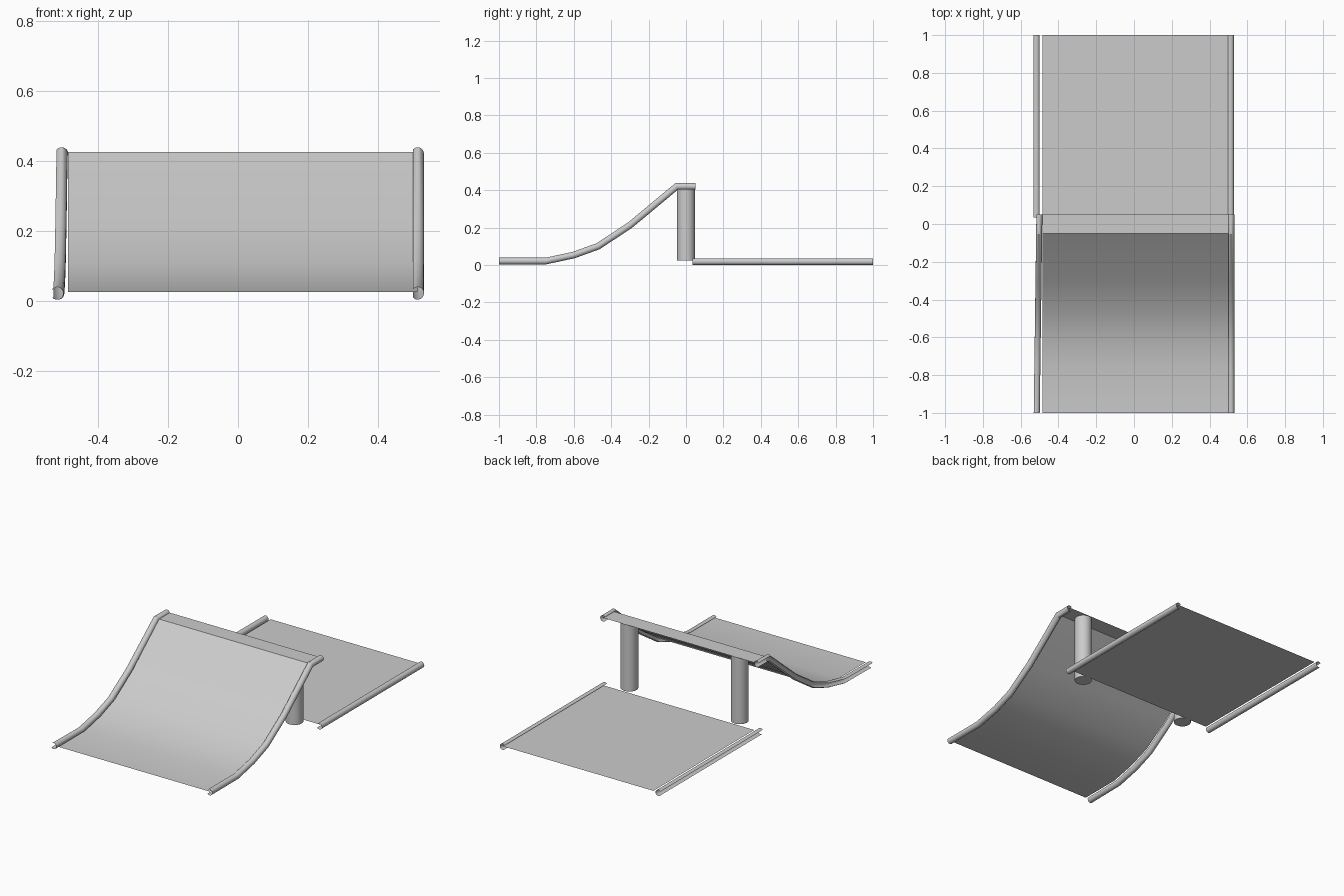
import bpy, bmesh, math
from mathutils import Vector

if "Cube" in bpy.data.objects:
    bpy.data.objects.remove(bpy.data.objects["Cube"], do_unlink=True)

grey = bpy.data.materials.new("light grey")
grey.use_nodes = True
COLOUR = (0.6, 0.6, 0.6, 1)
grey.diffuse_color = COLOUR
grey.node_tree.nodes["Principled BSDF"].inputs["Base Color"].default_value = COLOUR


def finish(bm, name):
    mesh = bpy.data.meshes.new(name)
    bm.to_mesh(mesh)
    bm.free()
    mesh.materials.append(grey)
    obj = bpy.data.objects.new(name, mesh)
    bpy.context.collection.objects.link(obj)
    bpy.ops.object.select_all(action="DESELECT")
    obj.select_set(True)
    bpy.context.view_layer.objects.active = obj
    bpy.ops.object.shade_smooth_by_angle(angle=math.radians(32))
    return obj


def loft(rows, name):
    """Join equal rows of points into one open surface."""
    bm = bmesh.new()
    rings = [[bm.verts.new(p) for p in row] for row in rows]
    for a, b in zip(rings, rings[1:]):
        for i in range(len(a) - 1):
            bm.faces.new((a[i], a[i + 1], b[i + 1], b[i]))
    return finish(bm, name)


def sheet(path, name, lift):
    return loft([[(-0.485, y, z + lift), (0.513, y, z + lift)] for y, z in path], name)


def slotted_tube(path, x_start, x_end, name, radius=0.018, steps=14):
    """Sweep a tube with a lengthwise slot facing -x along a y-z path."""
    points = [Vector((0, y, z)) for y, z in path]
    y0, y1 = path[0][0], path[-1][0]
    half_slot = math.radians(40)
    rows = []
    for i, p in enumerate(points):
        before = (p - points[i - 1]).normalized() if i else None
        after = (points[i + 1] - p).normalized() if i < len(points) - 1 else None
        along = ((before or after) + (after or before)).normalized()
        miter = radius / along.dot(before or after)
        up = Vector((0, -along.z, along.y))
        x = x_start + (x_end - x_start) * (p.y - y0) / (y1 - y0)
        row = []
        for k in range(steps + 1):
            a = math.pi + half_slot + (math.tau - 2 * half_slot) * k / steps
            row.append(p + Vector((x + radius * math.cos(a), 0, 0)) + up * miter * math.sin(a))
        rows.append(row)
    return loft(rows, name)


# Ramp and its edge tubes
ramp_path = [(-1, 0.021), (-0.75, 0.021), (-0.6, 0.053), (-0.47, 0.1),
             (-0.3, 0.212), (-0.05, 0.42), (0.05, 0.42)]
sheet(ramp_path, "ramp_sheet", 0.004)
slotted_tube(ramp_path, -0.517, -0.503, "ramp_tube_right")
slotted_tube(ramp_path, 0.513, 0.513, "ramp_tube_left")

# Flat landing and its edge tubes
sheet([(0.05, 0.018), (1, 0.018)], "landing_sheet", 0.004)
for side, x in (("right", -0.517), ("left", 0.511)):
    slotted_tube([(0.035, 0.018), (1, 0.018)], x, x, "landing_tube_" + side)

# Support posts
for side, x in (("right", -0.355), ("left", 0.373)):
    bm = bmesh.new()
    bmesh.ops.create_cone(bm, cap_ends=True, segments=32, radius1=0.048,
                          radius2=0.048, depth=0.397)
    bmesh.ops.translate(bm, verts=bm.verts, vec=(x, 0, 0.2235))
    finish(bm, "post_" + side)
